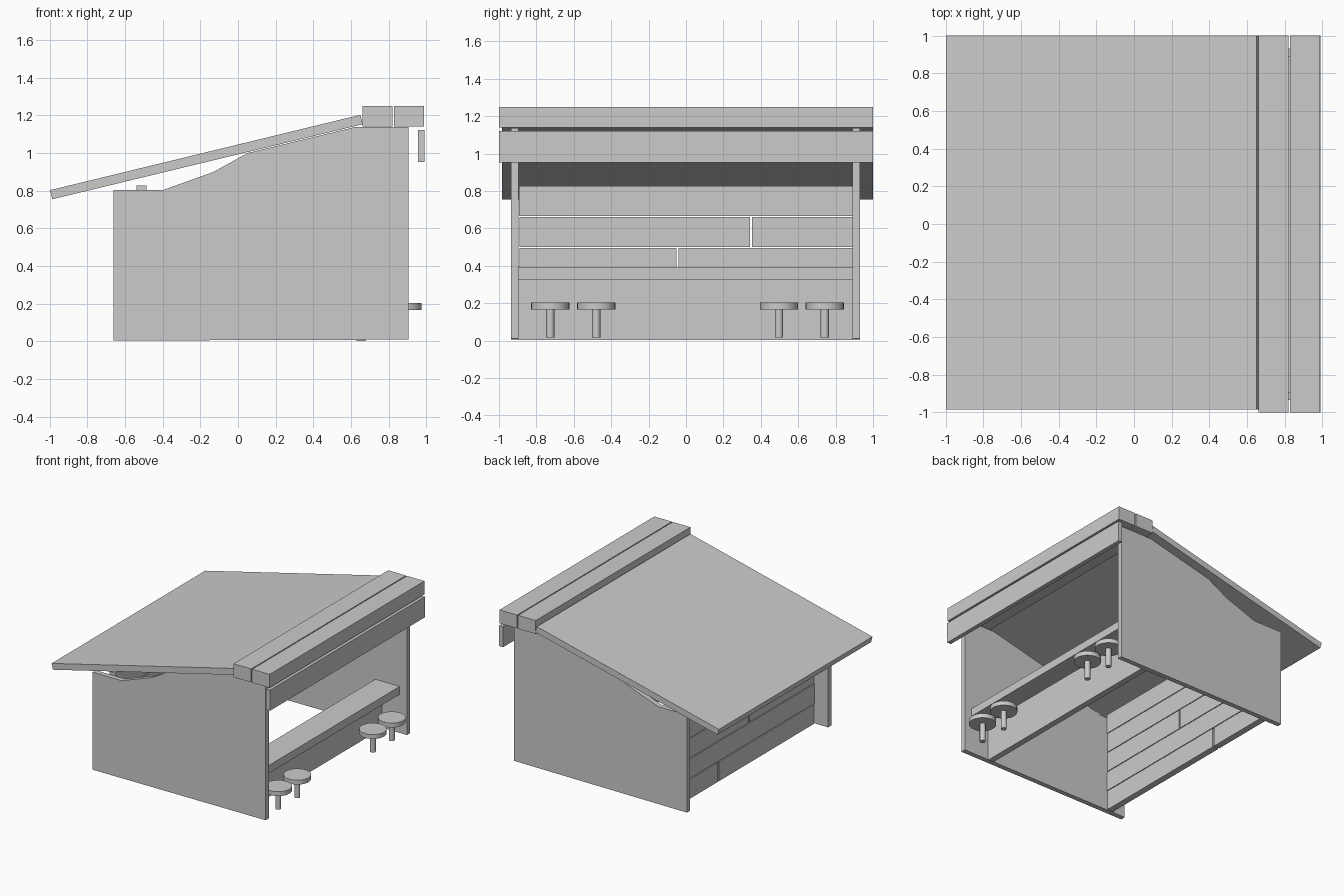
import bpy, bmesh

if "Cube" in bpy.data.objects:
    bpy.data.objects.remove(bpy.data.objects["Cube"])


def mesh_object(name, bm):
    bmesh.ops.recalc_face_normals(bm, faces=bm.faces)
    me = bpy.data.meshes.new(name)
    bm.to_mesh(me)
    bm.free()
    ob = bpy.data.objects.new(name, me)
    bpy.context.collection.objects.link(ob)
    return ob


def extrude_y(name, profile, y0, y1):
    """Extrude an (x, z) profile from y0 to y1."""
    bm = bmesh.new()
    face = bm.faces.new([bm.verts.new((x, y0, z)) for x, z in profile])
    res = bmesh.ops.extrude_face_region(bm, geom=[face])
    for v in res["geom"]:
        if isinstance(v, bmesh.types.BMVert):
            v.co.y = y1
    return mesh_object(name, bm)


def box(name, x0, x1, y0, y1, z0, z1):
    return extrude_y(name, [(x0, z0), (x1, z0), (x1, z1), (x0, z1)], y0, y1)


def cylinder(name, x, y, z0, z1, r, sides=32):
    bpy.ops.mesh.primitive_cylinder_add(vertices=sides, radius=r, depth=z1 - z0,
                                        location=(x, y, (z0 + z1) / 2))
    ob = bpy.context.object
    ob.name = name
    bpy.ops.object.shade_smooth_by_angle()
    return ob


# Side walls with a sloped top
wall = [(-0.66, 0.005), (0.905, 0.01), (0.905, 1.138), (0.62, 1.138), (0.05, 1.0),
        (-0.13, 0.9), (-0.4, 0.803), (-0.66, 0.803)]
extrude_y("left_wall", wall, -0.935, -0.895)
extrude_y("right_wall", wall, 0.89, 0.93)

# Sloped roof slab
extrude_y("roof", [(-0.998, 0.803), (-0.985, 0.755), (0.662, 1.153), (0.65, 1.203)], -0.985, 1.0)

# Top beams and front fascia
box("inner_top_beam", 0.66, 0.82, -1, 1, 1.14, 1.25)
box("outer_top_beam", 0.828, 0.987, -1, 1, 1.14, 1.25)
box("fascia_board", 0.955, 0.99, -1, 1, 0.953, 1.122)

# Bar counter and its front panel
box("counter_top", 0.62, 0.84, -0.895, 0.89, 0.325, 0.39)
box("counter_panel", 0.63, 0.68, -0.895, 0.89, 0.003, 0.325)

# Back wall planks, with staggered joints
pitch = 0.1655
for row, joint in enumerate([0.347, None, -0.046, 0.347, None]):
    z0 = 0.005 + row * pitch
    z1 = z0 + pitch - 0.006
    spans = [(-0.893, 0.889)]
    if joint is not None:
        spans = [(-0.889, joint - 0.006), (joint + 0.006, 0.889)]
    for i, (y0, y1) in enumerate(spans):
        box(f"back_plank_{row}_{i}", -0.538, -0.485, y0, y1, z0, z1)

# Stools
for i, y in enumerate([-0.726, -0.48, 0.497, 0.742]):
    cylinder(f"stool_seat_{i}", 0.873, y, 0.167, 0.203, 0.102)
    cylinder(f"stool_post_{i}", 0.873, y, 0.018, 0.167, 0.022, 16)
